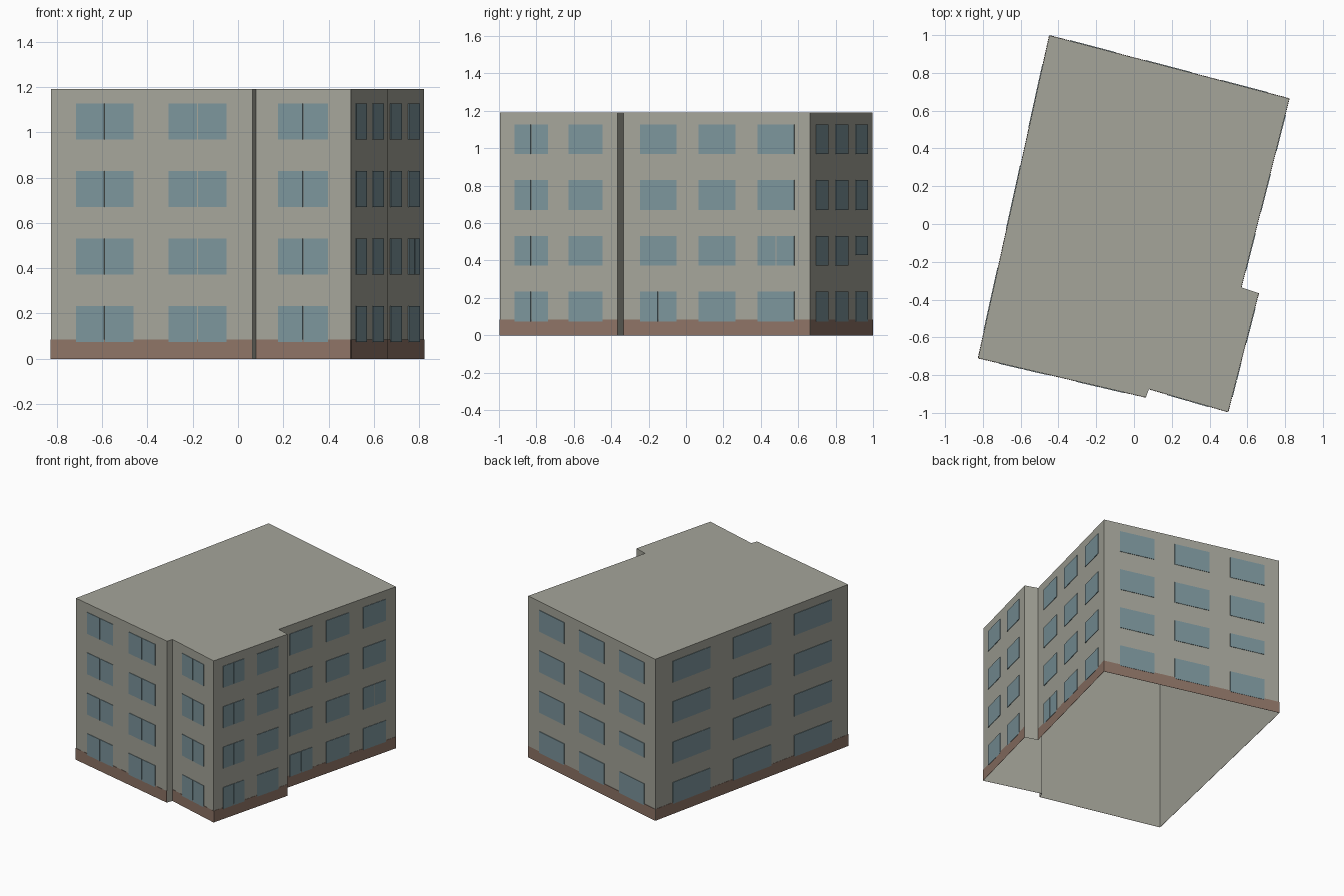
import bpy
import bmesh
from mathutils import Vector

cube = bpy.data.objects.get("Cube")
if cube:
    bpy.data.objects.remove(cube)


def material(name, r, g, b):
    m = bpy.data.materials.new(name)
    m.use_nodes = True
    m.diffuse_color = (r, g, b, 1)
    m.node_tree.nodes["Principled BSDF"].inputs["Base Color"].default_value = (r, g, b, 1)
    return m


WALL = material("warm grey plaster", 0.376, 0.376, 0.323)
BASE = material("brown plinth", 0.27, 0.174, 0.133)
GLASS = material("blue grey glass", 0.202, 0.301, 0.332)

HEIGHT = 1.19
PLINTH = 0.085
SILL, WINDOW_H, STOREY, FLOORS = 0.075, 0.158, 0.298, 4
MULLION = 0.005

# Footprint corners, counter-clockwise from the front left
corners = [Vector(p) for p in (
    (-0.825, -0.71), (0.063, -0.918), (0.079, -0.874), (0.498, -0.995),
    (0.66, -0.366), (0.568, -0.335), (0.822, 0.664), (-0.448, 0.998))]

# Window spans along each facade, as fractions of its length
thirds = [(0.09, 0.285), (0.403, 0.6), (0.72, 0.915)]
pairs = [(0.125, 0.41), (0.584, 0.873)]
facades = {
    "front_left": (0, pairs),
    "front_right": (2, [(0.238, 0.762)]),
    "side_front": (3, pairs),
    "side_rear": (5, thirds),
    "back": (6, thirds),
    "left": (7, thirds),
}


def finish(bm, name, mat):
    mesh = bpy.data.meshes.new(name)
    bm.to_mesh(mesh)
    bm.free()
    mesh.materials.append(mat)
    obj = bpy.data.objects.new(name, mesh)
    bpy.context.collection.objects.link(obj)


def plate(bm, start, end, u0, u1, z0, z1, depth):
    """Thin open-backed panel lying on the wall from start to end."""
    run = end - start
    out = Vector((run.y, -run.x)).normalized()

    def ring(offset):
        return [bm.verts.new((*(start + run * u + out * offset), z))
                for u, z in ((u0, z0), (u1, z0), (u1, z1), (u0, z1))]

    back, front = ring(0.0005), ring(depth)
    bm.faces.new(front)
    for i in range(4):
        j = (i + 1) % 4
        bm.faces.new((back[i], back[j], front[j], front[i]))


def has_mullion(name, column, floor):
    if name.startswith("front"):
        return True
    if name == "side_front":
        return column == 0
    return name == "side_rear" and (column, floor) in ((0, 0), (2, 1))


# Building shell: walls and flat roof, open underneath
bm = bmesh.new()
low = [bm.verts.new((p.x, p.y, 0)) for p in corners]
high = [bm.verts.new((p.x, p.y, HEIGHT)) for p in corners]
for i in range(len(corners)):
    j = (i + 1) % len(corners)
    bm.faces.new((low[i], low[j], high[j], high[i]))
bm.faces.new(high)
finish(bm, "walls_and_roof", WALL)

# Plinth and windows of each facade
for name, (index, columns) in facades.items():
    start, end = corners[index], corners[(index + 1) % len(corners)]
    length = (end - start).length

    bm = bmesh.new()
    plate(bm, start, end, 0, 1, 0, PLINTH, 0.002)
    finish(bm, name + "_plinth", BASE)

    bm = bmesh.new()
    for floor in range(FLOORS):
        for column, (u0, u1) in enumerate(columns):
            z0 = SILL + floor * STOREY
            z1 = z0 + WINDOW_H
            if name == "back" and (column, floor) == (2, 1):
                z0 += 0.055  # shortened stair window
            panes = [(u0, u1)]
            if has_mullion(name, column, floor):
                mid, gap = (u0 + u1) / 2, MULLION / 2 / length
                panes = [(u0, mid - gap), (mid + gap, u1)]
            for a, b in panes:
                plate(bm, start, end, a, b, z0, z1, 0.004)
    finish(bm, name + "_windows", GLASS)
